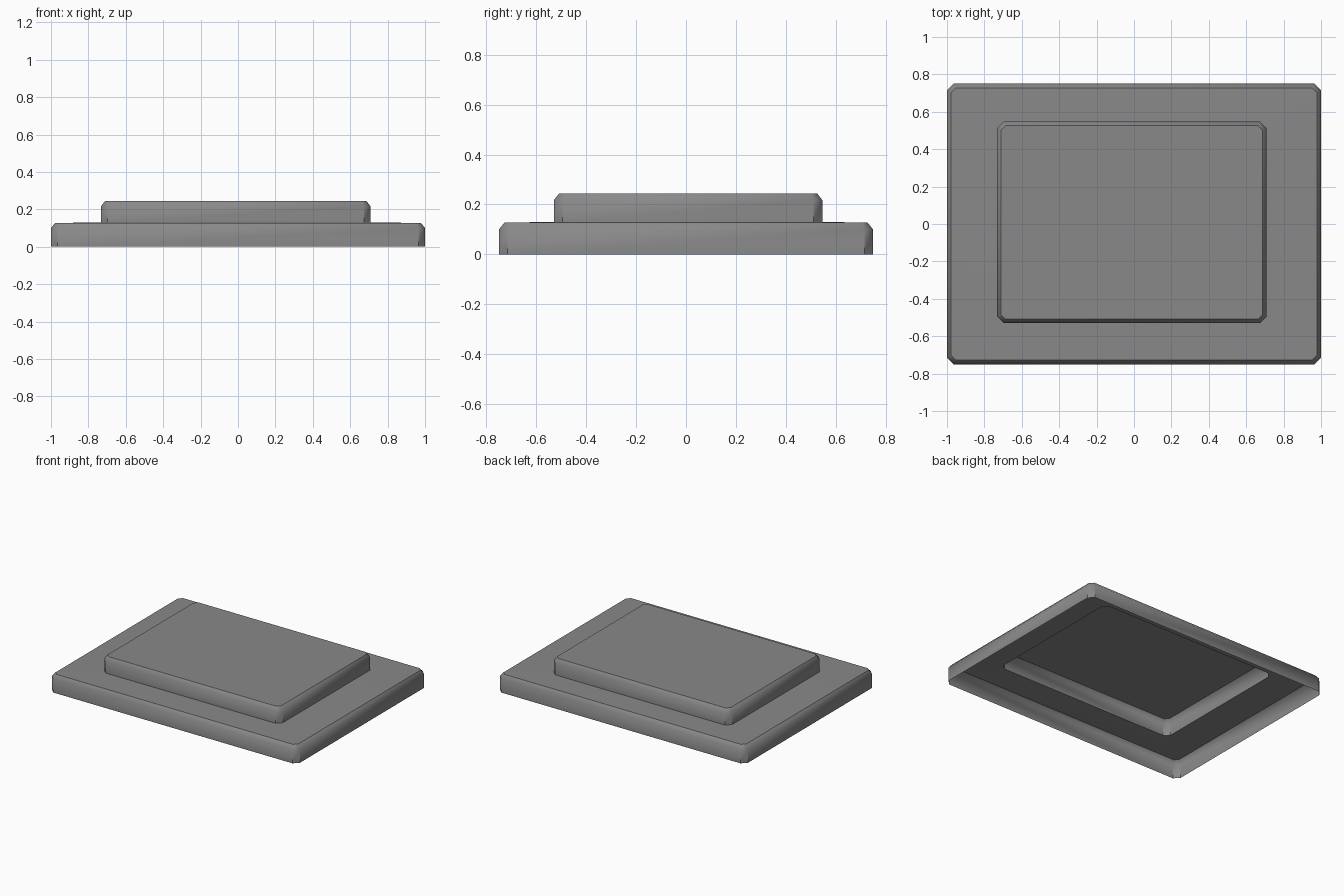
import bpy, bmesh, math

if "Cube" in bpy.data.objects:
    bpy.data.objects.remove(bpy.data.objects["Cube"])

# (x0, x1, y0, y1, corner chamfer, z) for each cross-section, bottom to top
SECTIONS = [
    (-1.0, 1.0, -0.75, 0.75, 0.035, 0.0),
    (-1.0, 1.0, -0.75, 0.75, 0.035, 0.1),
    (-0.978, 0.978, -0.728, 0.728, 0.025, 0.127),
    (-0.732, 0.708, -0.53, 0.547, 0.035, 0.13),
    (-0.732, 0.708, -0.53, 0.547, 0.035, 0.217),
    (-0.711, 0.687, -0.509, 0.526, 0.025, 0.244),
]


def ring(bm, x0, x1, y0, y1, c, z):
    """Rectangle with cut corners, counter-clockwise from the front left."""
    pts = [(x0 + c, y0), (x1 - c, y0), (x1, y0 + c), (x1, y1 - c),
           (x1 - c, y1), (x0 + c, y1), (x0, y1 - c), (x0, y0 + c)]
    return [bm.verts.new((x, y, z)) for x, y in pts]


# Stepped plate: a thin shell, open underneath
bm = bmesh.new()
rings = [ring(bm, *s) for s in SECTIONS]
for low, high in zip(rings, rings[1:]):
    for i in range(8):
        j = (i + 1) % 8
        bm.faces.new((low[i], low[j], high[j], high[i]))
bm.faces.new(rings[-1])

mesh = bpy.data.meshes.new("stepped_plate")
bm.to_mesh(mesh)
bm.free()
plate = bpy.data.objects.new("stepped_plate", mesh)
bpy.context.collection.objects.link(plate)

# Walls blend into the bevel, all other edges stay sharp
bpy.context.view_layer.objects.active = plate
plate.select_set(True)
bpy.ops.object.shade_smooth_by_angle(angle=math.radians(42))

# Dark grey finish
mat = bpy.data.materials.new("dark_grey")
mat.diffuse_color = (0.25, 0.25, 0.25, 1)
mat.use_nodes = True
mat.node_tree.nodes["Principled BSDF"].inputs["Base Color"].default_value = mat.diffuse_color
mesh.materials.append(mat)
